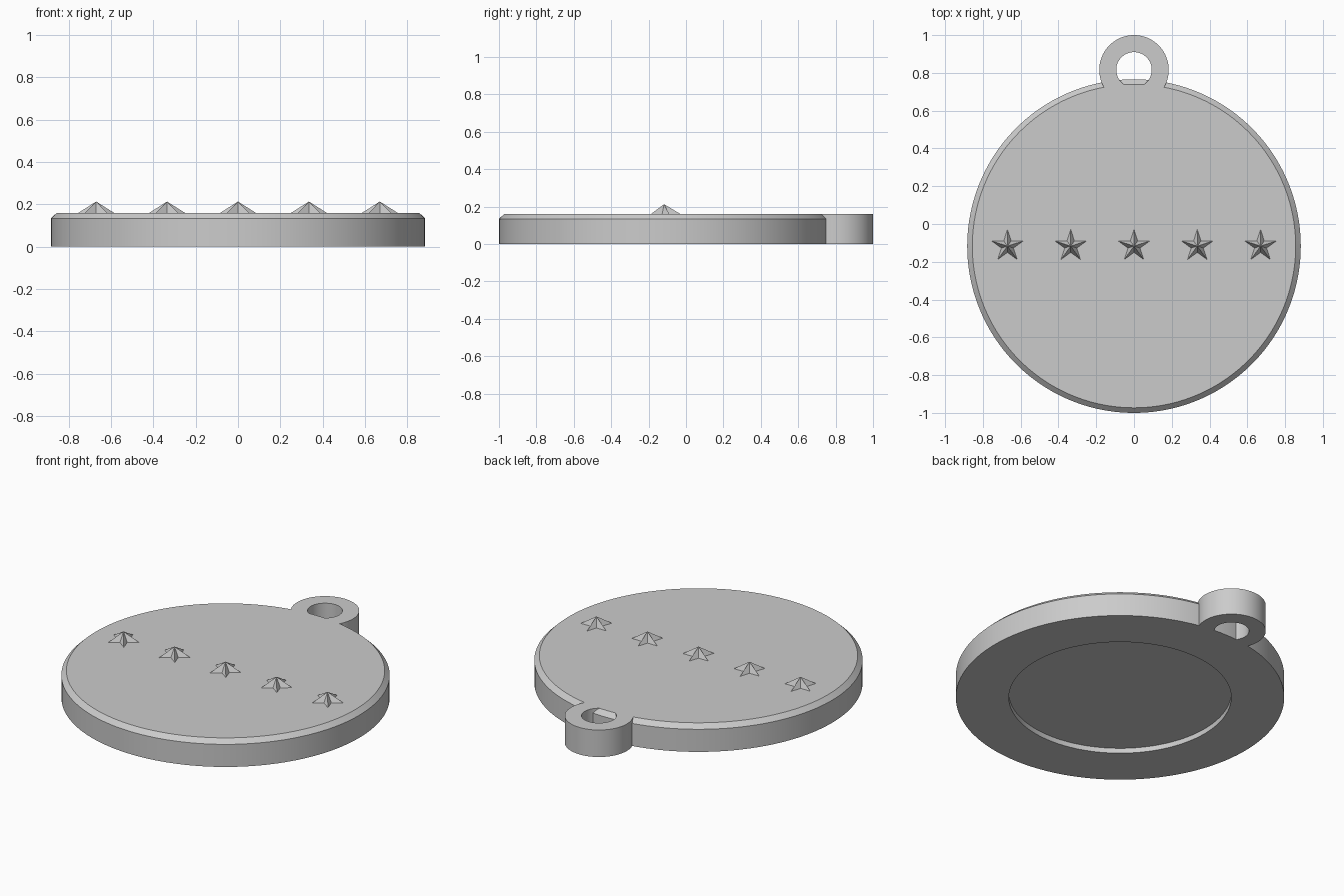
import bpy, bmesh
from math import sin, cos, pi, radians

if "Cube" in bpy.data.objects:
    bpy.data.objects.remove(bpy.data.objects["Cube"], do_unlink=True)

HEIGHT = 0.16
DISC_Y, DISC_R = -0.117, 0.883
LOOP_Y, LOOP_R, HOLE_R = 0.816, 0.184, 0.094

metal = bpy.data.materials.new("grey metal")
metal.use_nodes = True
metal.diffuse_color = (0.6, 0.6, 0.6, 1)
metal.node_tree.nodes["Principled BSDF"].inputs["Base Color"].default_value = (0.6, 0.6, 0.6, 1)


def finish(name, bm, location):
    bmesh.ops.recalc_face_normals(bm, faces=bm.faces)
    mesh = bpy.data.meshes.new(name)
    bm.to_mesh(mesh)
    bm.free()
    mesh.materials.append(metal)
    obj = bpy.data.objects.new(name, mesh)
    obj.location = location
    bpy.context.collection.objects.link(obj)
    return obj


def lathe(name, profile, y, segments, closed=False):
    """Turn a (radius, height) profile about z; cap the ends unless closed."""
    bm = bmesh.new()
    rings = [[bm.verts.new((r * cos(2 * pi * i / segments), r * sin(2 * pi * i / segments), z))
              for i in range(segments)] for r, z in profile]
    pairs = list(zip(rings, rings[1:]))
    if closed:
        pairs.append((rings[-1], rings[0]))
    else:
        bm.faces.new(rings[0])
        bm.faces.new(rings[-1])
    for a, b in pairs:
        for i in range(segments):
            j = (i + 1) % segments
            bm.faces.new((a[i], a[j], b[j], b[i]))
    return finish(name, bm, (0, y, 0))


def star(name, x, radius=0.088, rise=0.053):
    """Five-pointed faceted star with a raised centre."""
    bm = bmesh.new()
    rim = []
    for i in range(10):
        r = radius if i % 2 == 0 else radius * 0.382
        a = pi / 2 + i * pi / 5
        rim.append(bm.verts.new((r * cos(a), r * sin(a), 0)))
    apex = bm.verts.new((0, 0, rise))
    bm.faces.new(rim)
    for i in range(10):
        bm.faces.new((rim[i], rim[(i + 1) % 10], apex))
    return finish(name, bm, (x, DISC_Y, HEIGHT))


# Disc with a chamfered top rim and a shallow round recess underneath
disc = lathe("medal_disc", [(0.598, 0.03), (0.598, 0), (DISC_R, 0),
                            (DISC_R, 0.134), (DISC_R - 0.027, HEIGHT)], DISC_Y, 160)

# Hanging loop, fused into the disc
loop = lathe("hanging_loop", [(HOLE_R, 0), (LOOP_R, 0), (LOOP_R, HEIGHT), (HOLE_R, HEIGHT)],
             LOOP_Y, 64, closed=True)
union = disc.modifiers.new("fuse_loop", 'BOOLEAN')
union.operation = 'UNION'
union.solver = 'EXACT'
union.object = loop
bpy.context.view_layer.update()
fused = bpy.data.meshes.new_from_object(disc.evaluated_get(bpy.context.evaluated_depsgraph_get()))
disc.modifiers.clear()
disc.data = fused
bpy.data.objects.remove(loop, do_unlink=True)

# Round sides smooth, rim edges sharp
bpy.ops.object.select_all(action='DESELECT')
disc.select_set(True)
bpy.context.view_layer.objects.active = disc
bpy.ops.object.shade_smooth_by_angle(angle=radians(25))

# Row of five stars
for i in range(5):
    star(f"star_{i + 1}", (i - 2) * 0.335)
